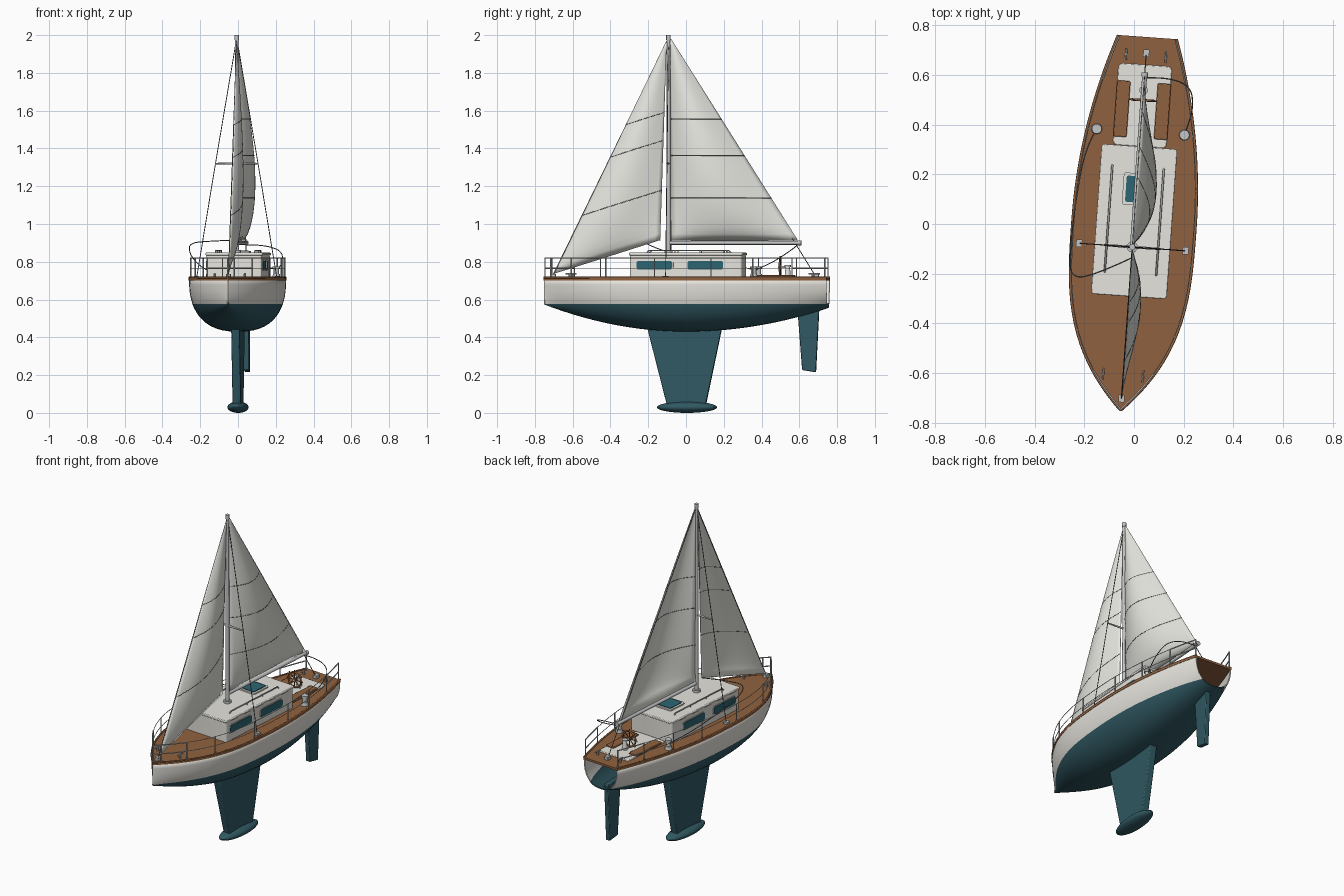
import bpy, bmesh, math
from mathutils import Vector, Matrix

if "Cube" in bpy.data.objects:
    bpy.data.objects.remove(bpy.data.objects["Cube"])

def mat(name, r, g, b):
    m = bpy.data.materials.new(name)
    m.diffuse_color = (r, g, b, 1)
    m.use_nodes = True
    m.node_tree.nodes["Principled BSDF"].inputs["Base Color"].default_value = m.diffuse_color
    return m

WHITE = mat("off_white", 0.85, 0.83, 0.77)
SAIL = mat("sail_cloth", 0.84, 0.84, 0.79)
TEAL = mat("dark_teal", 0.03, 0.10, 0.125)
GLASS = mat("window_teal", 0.025, 0.13, 0.17)
WOOD = mat("teak", 0.28, 0.12, 0.05)
METAL = mat("metal", 0.55, 0.56, 0.56)
ROPE = mat("rigging_grey", 0.16, 0.16, 0.16)

def finish(name, bm, mats, smooth=True, bevel=0, segs=2):
    me = bpy.data.meshes.new(name)
    bm.to_mesh(me)
    bm.free()
    o = bpy.data.objects.new(name, me)
    bpy.context.collection.objects.link(o)
    for m in mats:
        me.materials.append(m)
    if bevel:
        b = o.modifiers.new("bevel", "BEVEL")
        b.width, b.segments, b.limit_method = bevel, segs, 'ANGLE'
    if smooth:
        bpy.ops.object.select_all(action='DESELECT')
        o.select_set(True)
        bpy.context.view_layer.objects.active = o
        bpy.ops.object.shade_smooth_by_angle(angle=math.radians(35))
    return o

def prism(name, pts, lo, hi, m, axis='z', bevel=0):
    """Extrude a 2D outline along z (x,y points) or x (y,z points)."""
    bm = bmesh.new()
    put = (lambda p, h: (p[0], p[1], h)) if axis == 'z' else (lambda p, h: (h, p[0], p[1]))
    a = [bm.verts.new(put(p, lo)) for p in pts]
    b = [bm.verts.new(put(p, hi)) for p in pts]
    bm.faces.new(a)
    bm.faces.new(b)
    for i in range(len(pts)):
        j = (i + 1) % len(pts)
        bm.faces.new((a[i], a[j], b[j], b[i]))
    bmesh.ops.recalc_face_normals(bm, faces=bm.faces)
    return finish(name, bm, [m], bevel=bevel)

def rrect(cx, cy, hx, hy, r, n=4):
    out = []
    for k, (sx, sy) in enumerate([(1, 1), (-1, 1), (-1, -1), (1, -1)]):
        for i in range(n + 1):
            t = (k + i / n) * math.pi / 2
            out.append((cx + sx * (hx - r) + r * math.cos(t), cy + sy * (hy - r) + r * math.sin(t)))
    return out

def rod(name, p, q, r, m, r2=None, n=16):
    p, q = Vector(p), Vector(q)
    bm = bmesh.new()
    M = Matrix.Translation((p + q) / 2) @ (q - p).to_track_quat('Z', 'Y').to_matrix().to_4x4()
    bmesh.ops.create_cone(bm, cap_ends=True, segments=n, radius1=r, radius2=r if r2 is None else r2,
                          depth=(q - p).length, matrix=M)
    return finish(name, bm, [m])

def tube(name, pts, r, m, smooth=False, cyclic=False):
    cu = bpy.data.curves.new(name, 'CURVE')
    cu.dimensions, cu.bevel_depth, cu.bevel_resolution, cu.use_fill_caps = '3D', r, 2, True
    sp = cu.splines.new('NURBS' if smooth else 'POLY')
    sp.points.add(len(pts) - 1)
    for s, p in zip(sp.points, pts):
        s.co = (*p, 1)
    sp.use_cyclic_u = cyclic
    if smooth:
        sp.use_endpoint_u, sp.order_u = True, 3
    cu.materials.append(m)
    o = bpy.data.objects.new(name, cu)
    bpy.context.collection.objects.link(o)
    return o

# Hull: superellipse sections, open at the stern, teal below the waterline
L, TOP, WATER = 0.755, 0.712, 0.577

def beam(y):
    s = min(abs(y) / L, 1)
    return 0.25 * (1 - s ** 3.1) if y < 0 else 0.25 - 0.13 * s * s

def section(y):
    zb = 0.43 + (0.145 if y < 0 else 0.125) * (abs(y) / L) ** 2
    zs = [TOP + (WATER - TOP) * k / 4 for k in range(5)]
    zs += [WATER + (zb - WATER) * math.sin(k / 10 * math.pi / 2) for k in range(1, 11)]
    half = [(beam(y) * max(0, 1 - ((TOP - z) / (TOP - zb)) ** 2.5) ** 0.4, z) for z in zs]
    return [(x, y, z) for x, z in half] + [(-x, y, z) for x, z in half[-2::-1]]

YS = [-L * math.cos(math.pi * i / 48) for i in range(49)]
bm = bmesh.new()
rows = [[bm.verts.new(p) for p in section(y)] for y in YS]
for a, b in zip(rows, rows[1:]):
    for i in range(len(a) - 1):
        f = bm.faces.new((a[i], a[i + 1], b[i + 1], b[i]))
        f.material_index = 0 if i < 4 or i >= len(a) - 5 else 1
bmesh.ops.remove_doubles(bm, verts=bm.verts, dist=0.0002)
bmesh.ops.recalc_face_normals(bm, faces=bm.faces)
if max(bm.faces, key=lambda f: f.calc_center_median().x).normal.x < 0:
    bmesh.ops.reverse_faces(bm, faces=bm.faces)
hull = finish("hull", bm, [WHITE, TEAL])
so = hull.modifiers.new("shell", "SOLIDIFY")
so.thickness, so.offset = 0.006, -1

# Deck and toe rail
edge = lambda y, s, inset=0.0: s * max(beam(y) - inset, 0)
outline = [(edge(y, 1, -0.002), y) for y in YS] + [(edge(y, -1, -0.002), y) for y in YS[:0:-1]]
prism("deck", outline, 0.702, 0.715, WOOD)
for s, side in ((1, "right"), (-1, "left")):
    tube("toe_rail_" + side, [(edge(y, s, 0.002), y, 0.716) for y in YS], 0.005, WOOD)

# Keel, bulb, rudder
prism("keel", [(-0.21, 0.47), (0.195, 0.47), (0.105, 0.04), (-0.10, 0.04)], -0.022, 0.022, TEAL, 'x', 0.005)
prism("rudder", [(0.59, 0.575), (0.708, 0.565), (0.69, 0.215), (0.617, 0.227)], -0.014, 0.014, TEAL, 'x', 0.004)
bm = bmesh.new()
bmesh.ops.create_uvsphere(bm, u_segments=32, v_segments=16, radius=1,
                          matrix=Matrix.Translation((0, 0.005, 0.03)) @ Matrix.Diagonal((0.055, 0.16, 0.03, 1)))
finish("keel_bulb", bm, [TEAL])

# Cabin, roof, windows, hatch, handrails
prism("cabin", rrect(0, 0.01, 0.148, 0.298, 0.012), 0.71, 0.836, WHITE)
prism("cabin_roof", rrect(0, 0.01, 0.153, 0.303, 0.014), 0.834, 0.848, WHITE, bevel=0.004)
for s, side in ((1, "right"), (-1, "left")):
    for k, cy in enumerate((-0.158, 0.113)):
        prism(f"window_frame_{side}_{k}", rrect(cy, 0.782, 0.101, 0.029, 0.016), s * 0.146, s * 0.150, WHITE, 'x')
        prism(f"window_{side}_{k}", rrect(cy, 0.782, 0.095, 0.023, 0.012), s * 0.146, s * 0.152, GLASS, 'x')
    x = s * 0.104
    tube("roof_handrail_" + side, [(x, -0.2, 0.848), (x, -0.19, 0.86), (x, 0.22, 0.86), (x, 0.23, 0.848)], 0.004, METAL)
    for k, y in enumerate((-0.05, 0.09)):
        rod(f"handrail_post_{side}_{k}", (x, y, 0.845), (x, y, 0.86), 0.003, METAL, n=8)
prism("hatch_frame", rrect(0, 0.14, 0.055, 0.065, 0.01), 0.846, 0.856, WHITE)
prism("hatch_glass", rrect(0, 0.14, 0.043, 0.053, 0.008), 0.85, 0.860, GLASS)

# Cockpit, benches, steering wheel
prism("cockpit_sole", rrect(0, 0.478, 0.108, 0.165, 0.018), 0.71, 0.721, WHITE, bevel=0.003)
for s, side in ((1, "right"), (-1, "left")):
    prism("bench_" + side, rrect(s * 0.082, 0.46, 0.027, 0.113, 0.006), 0.715, 0.729, WOOD, bevel=0.003)
rod("wheel_pedestal", (0, 0.54, 0.715), (0, 0.54, 0.775), 0.016, WHITE, 0.012)
rod("pedestal_cap", (0, 0.54, 0.772), (0, 0.54, 0.782), 0.017, METAL)
rod("wheel_axle", (0, 0.49, 0.772), (0, 0.54, 0.772), 0.006, METAL)
rod("wheel_hub", (0, 0.493, 0.772), (0, 0.507, 0.772), 0.012, WOOD)
circ = lambda t, r: (r * math.cos(t), 0.5, 0.772 + r * math.sin(t))
tube("wheel_rim", [circ(i * math.pi / 16, 0.045) for i in range(32)], 0.005, WOOD, cyclic=True)
for i in range(8):
    t = i * math.pi / 4
    rod(f"wheel_spoke_{i}", circ(t, 0.008), circ(t, 0.058), 0.003, WOOD, n=8)

# Mast, boom, spreaders, standing rigging
MY = -0.093
rod("mast", (0, MY, 0.845), (0, MY, 1.99), 0.012, METAL, 0.009)
rod("mast_step", (0, MY, 0.846), (0, MY, 0.862), 0.022, METAL)
rod("masthead_cap", (0, MY, 1.975), (0, MY, 2.0), 0.012, METAL)
rod("boom", (0, MY, 0.90), (0, 0.605, 0.90), 0.010, METAL)
rod("boom_end", (0, 0.595, 0.90), (0, 0.612, 0.90), 0.013, METAL)
HEAD = (0, MY, 1.985)
for s, side in ((1, "right"), (-1, "left")):
    rod("spreader_" + side, (0, MY, 1.32), (s * 0.115, MY, 1.32), 0.006, METAL, 0.004)
    tube("shroud_" + side, [HEAD, (s * 0.113, MY, 1.32), (s * 0.212, MY, 0.72)], 0.0022, ROPE)
    prism("chainplate_" + side, rrect(s * 0.215, MY, 0.012, 0.015, 0.003), 0.714, 0.726, METAL)
tube("forestay", [HEAD, (0, -0.71, 0.72)], 0.0025, ROPE)
tube("backstay", [HEAD, (0, 0.69, 0.72)], 0.0022, ROPE)
for name, y in (("bow_fitting", -0.705), ("stern_fitting", 0.69)):
    prism(name, rrect(0, y, 0.012, 0.015, 0.003), 0.714, 0.735, METAL)

# Sails: triangular sheets bellied to the right, with seams
def sail(name, tack, clew, head, depth, seams):
    tack, clew, head = Vector(tack), Vector(clew), Vector(head)
    def pt(u, v, off=0.0):
        p = tack.lerp(head, v).lerp(clew.lerp(head, v), u)
        p.x += depth * math.sin(math.pi * u ** 0.9) * math.sin(math.pi * v ** 0.6) + off
        return p
    N, K = 20, 30
    bm = bmesh.new()
    g = [[bm.verts.new(pt(i / N, 0.995 * j / K)) for i in range(N + 1)] for j in range(K + 1)]
    for j in range(K):
        for i in range(N):
            bm.faces.new((g[j][i], g[j][i + 1], g[j + 1][i + 1], g[j + 1][i]))
    o = finish(name, bm, [SAIL])
    m = o.modifiers.new("cloth", "SOLIDIFY")
    m.thickness, m.offset = 0.003, 0
    for k, v in enumerate(seams):
        tube(f"{name}_seam_{k}", [pt(i / N, v) for i in range(N + 1)], 0.0026, ROPE)

sail("mainsail", (0, MY + 0.013, 0.912), (0, 0.595, 0.912), (0, MY + 0.01, 1.985), 0.08, (0.21, 0.42, 0.6))
sail("jib", (0, -0.70, 0.737), (0.0, -0.137, 0.915), (0, MY - 0.01, 1.97), 0.05, (0.25, 0.5, 0.64))

# Guard rails: posts, lifelines, bow and stern rails
POSTS = (-0.6, -0.44, -0.15, 0.15, 0.37, 0.575)
for s, side in ((1, "right"), (-1, "left")):
    at = lambda y, z: (edge(y, s, 0.008), y, z)
    for k, y in enumerate(POSTS + (-0.715, 0.745)):
        rod(f"rail_post_{side}_{k}", at(y, 0.712), at(y, 0.822), 0.0035, METAL, n=8)
    run = [-0.6 + 1.175 * i / 24 for i in range(25)]
    bow = [-0.75 + 0.15 * i / 8 for i in range(9)]
    aft = [0.575 + 0.17 * i / 4 for i in range(5)]
    for z, tag in ((0.82, "upper"), (0.766, "lower")):
        tube(f"lifeline_{side}_{tag}", [at(y, z) for y in run], 0.0018, METAL)
        tube(f"bow_rail_{side}_{tag}", [at(y, z) for y in bow], 0.0035, METAL)
        tube(f"stern_rail_{side}_{tag}", [at(y, z) for y in aft], 0.0035, METAL)
    # Winches and cleats
    w = (s * 0.177, 0.372)
    rod("winch_base_" + side, (*w, 0.713), (*w, 0.735), 0.022, METAL, 0.018)
    rod("winch_drum_" + side, (*w, 0.735), (*w, 0.765), 0.014, METAL)
    rod("winch_top_" + side, (*w, 0.762), (*w, 0.775), 0.020, METAL)
    for tag, y in (("bow", -0.61), ("stern", 0.68)):
        x = s * 0.08
        rod(f"cleat_foot_{tag}_{side}", (x, y, 0.713), (x, y, 0.735), 0.007, METAL, n=10)
        rod(f"cleat_bar_{tag}_{side}", (x, y - 0.024, 0.737), (x, y + 0.024, 0.737), 0.004, METAL, n=10)
rod("bow_rail_post", (0, -0.748, 0.712), (0, -0.748, 0.822), 0.0035, METAL, n=8)

# Running rigging
tube("mainsheet", [(0, 0.59, 0.89), (0.09, 0.6, 0.89), (0.19, 0.57, 0.86), (0.205, 0.48, 0.80),
                   (0.185, 0.40, 0.765), (0.177, 0.372, 0.75)], 0.0025, ROPE, True)
tube("jib_sheet", [(0, -0.137, 0.915), (-0.13, -0.21, 0.91), (-0.24, -0.24, 0.90), (-0.25, -0.12, 0.85),
                   (-0.24, 0.1, 0.81), (-0.215, 0.3, 0.77), (-0.177, 0.372, 0.75)], 0.0025, ROPE, True)

# The whole boat sits slightly turned
for o in bpy.context.scene.objects:
    o.rotation_euler.z = math.radians(-4.1)
